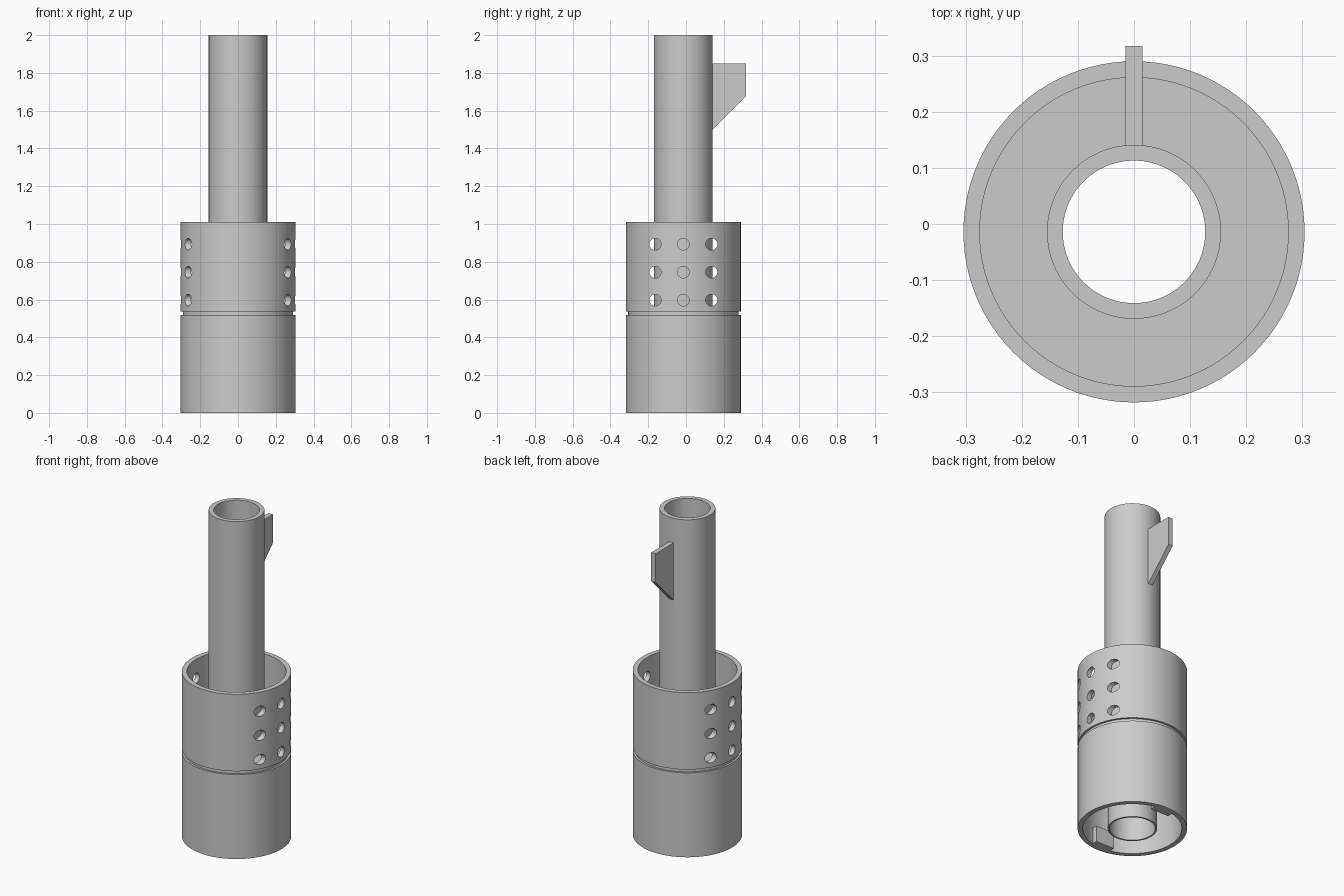
import bpy, bmesh, math
from mathutils import Matrix

cube = bpy.data.objects.get("Cube")
if cube:
    bpy.data.objects.remove(cube, do_unlink=True)

AXIS_Y = -0.014          # the tube axis sits slightly forward of centre
R_OUT, R_IN = 0.304, 0.275

grey = bpy.data.materials.new("plain grey")
grey.use_nodes = True
grey.diffuse_color = (0.6, 0.6, 0.6, 1)
grey.node_tree.nodes["Principled BSDF"].inputs["Base Color"].default_value = (0.6, 0.6, 0.6, 1)


def make_object(name, bm):
    bmesh.ops.recalc_face_normals(bm, faces=bm.faces)
    mesh = bpy.data.meshes.new(name)
    bm.to_mesh(mesh)
    bm.free()
    mesh.materials.append(grey)
    obj = bpy.data.objects.new(name, mesh)
    bpy.context.collection.objects.link(obj)
    return obj


def lathe(name, profile, sides=96):
    """Spin a closed (radius, z) outline around the tube axis."""
    bm = bmesh.new()
    rings = []
    for i in range(sides):
        a = math.tau * i / sides
        rings.append([bm.verts.new((r * math.cos(a), AXIS_Y + r * math.sin(a), z))
                      for r, z in profile])
    n = len(profile)
    for i in range(sides):
        a, b = rings[i], rings[(i + 1) % sides]
        for j in range(n):
            k = (j + 1) % n
            bm.faces.new((a[j], b[j], b[k], a[k]))
    return make_object(name, bm)


def extrude_x(name, outline, half_width):
    """Plate from a (y, z) outline, centred on x = 0."""
    bm = bmesh.new()
    left = [bm.verts.new((half_width, y, z)) for y, z in outline]
    right = [bm.verts.new((-half_width, y, z)) for y, z in outline]
    bm.faces.new(left)
    bm.faces.new(right[::-1])
    for i in range(len(outline)):
        j = (i + 1) % len(outline)
        bm.faces.new((left[i], right[i], right[j], left[j]))
    return make_object(name, bm)


def smooth(obj):
    bpy.ops.object.select_all(action='DESELECT')
    obj.select_set(True)
    bpy.context.view_layer.objects.active = obj
    bpy.ops.object.shade_smooth_by_angle(angle=math.radians(30))


# Housing: double cup with a dividing floor and an outer groove
housing = lathe("housing", [
    (R_OUT, 0), (R_OUT, 0.518), (R_OUT - 0.012, 0.518), (R_OUT - 0.012, 0.538),
    (R_OUT, 0.538), (R_OUT, 1.01), (R_IN, 1.01), (R_IN, 0.54),
    (0.14, 0.54), (0.14, 0.5), (R_IN, 0.5), (R_IN, 0)])

# Cross-drilled vent holes, three by three on each side
bm = bmesh.new()
for side in (-1, 1):
    for dy in (-0.149, 0, 0.149):
        for z in (0.597, 0.745, 0.893):
            place = Matrix.Translation((side * 0.28, AXIS_Y + dy, z)) @ Matrix.Rotation(math.pi / 2, 4, 'Y')
            bmesh.ops.create_cone(bm, cap_ends=True, segments=32, radius1=0.031,
                                  radius2=0.031, depth=0.2, matrix=place)
cutter = make_object("vent_hole_cutter", bm)
cutter.hide_render = True
drill = housing.modifiers.new("vent holes", 'BOOLEAN')
drill.operation = 'DIFFERENCE'
drill.solver = 'EXACT'
drill.object = cutter
bpy.context.view_layer.objects.active = housing
bpy.ops.object.modifier_apply(modifier=drill.name)
bpy.data.objects.remove(cutter, do_unlink=True)
smooth(housing)

# Central tube, slimmer below the floor
smooth(lathe("central_tube", [
    (0.155, 0.52), (0.155, 2), (0.127, 2), (0.127, 0), (0.137, 0), (0.137, 0.52)]))

# Sight fin on the back of the tube
extrude_x("rear_fin", [(0.135, 1.5), (0.135, 1.85), (0.317, 1.85), (0.317, 1.675), (0.142, 1.5)], 0.015)

# Locking tabs inside the bottom rim
for name, s in (("front_tab", -1), ("back_tab", 1)):
    near, far = AXIS_Y + s * 0.235, AXIS_Y + s * 0.285
    extrude_x(name, [(near, 0), (far, 0), (far, 0.1), (near, 0.1)], 0.062)
